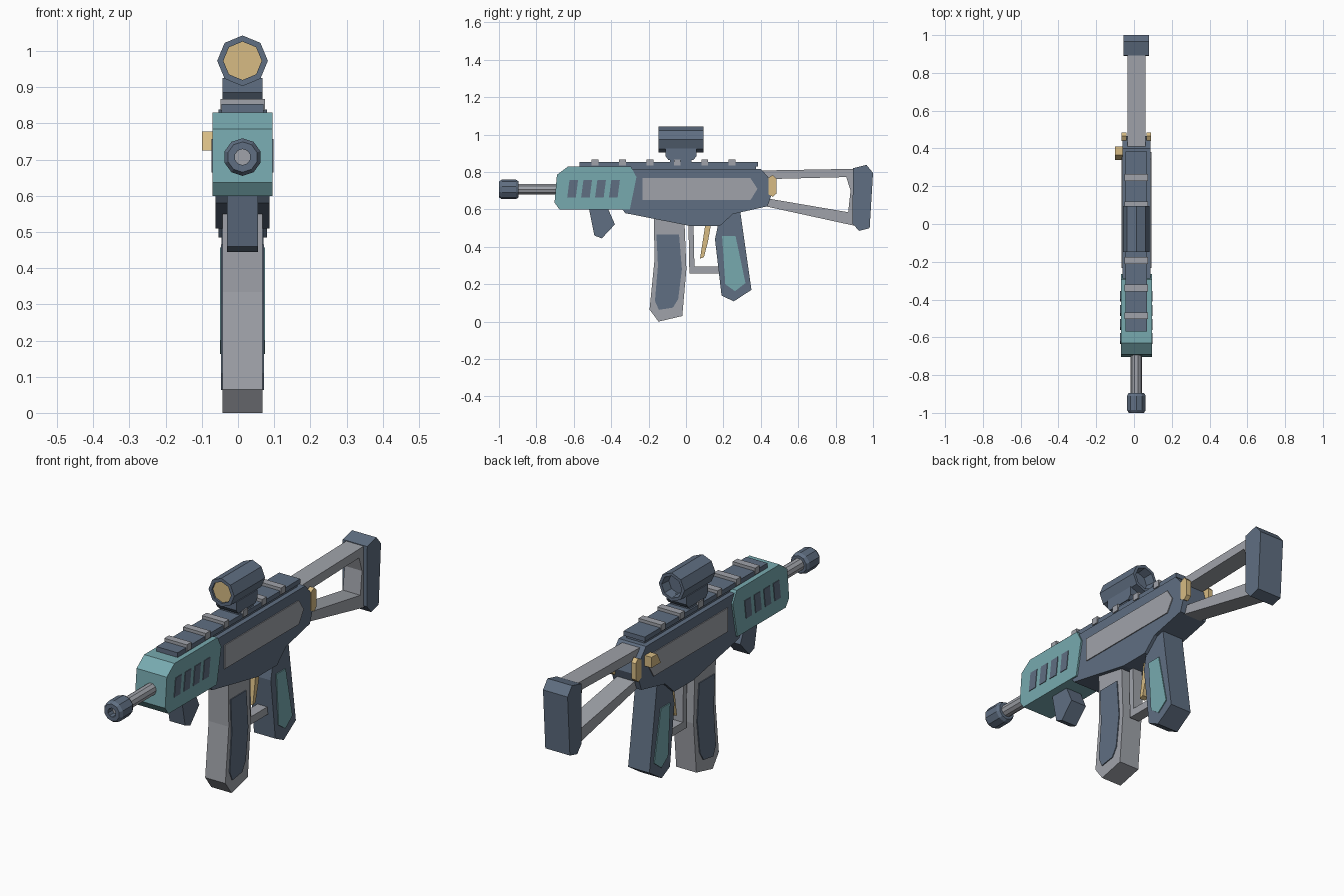
import bpy, bmesh, math
from mathutils import Vector

CX = 0.0125  # centre plane of the body (side handle shifts the bounding box)


def material(name, rgb):
    m = bpy.data.materials.new(name)
    m.diffuse_color = (*rgb, 1)
    return m


SLATE = material("slate_blue", (0.116, 0.158, 0.223))
GREY = material("light_grey", (0.35, 0.365, 0.40))
TEAL = material("teal", (0.185, 0.40, 0.43))
GOLD = material("gold", (0.68, 0.50, 0.23))


def finish(bm, name, *mats):
    bmesh.ops.recalc_face_normals(bm, faces=bm.faces)
    me = bpy.data.meshes.new(name)
    bm.to_mesh(me)
    bm.free()
    for m in mats:
        me.materials.append(m)
    ob = bpy.data.objects.new(name, me)
    bpy.context.collection.objects.link(ob)
    return ob


def prism(name, pts, x0, x1, mat):
    """Side profile of (y, z) points extruded from x0 to x1, measured from the centre plane."""
    bm = bmesh.new()
    a = [bm.verts.new((CX + x0, y, z)) for y, z in pts]
    f = bm.faces.new(a)
    ext = bmesh.ops.extrude_face_region(bm, geom=[f])
    bmesh.ops.translate(bm, vec=(x1 - x0, 0, 0),
                        verts=[v for v in ext["geom"] if isinstance(v, bmesh.types.BMVert)])
    return finish(bm, name, mat)


def slab(name, pts, half, mat):
    return prism(name, pts, -half, half, mat)


def plates(name, pts, inner, outer, mat):
    prism(name + "_right", pts, inner, outer, mat)
    prism(name + "_left", pts, -outer, -inner, mat)


def rect(y0, y1, z0, z1):
    return [(y0, z0), (y1, z0), (y1, z1), (y0, z1)]


def lathe(name, prof, z, sides, mats, turn=0.0, end_mats=(0, 0)):
    """Closed (y, radius) outline turned about the y axis, capped at both ends."""
    bm = bmesh.new()
    rings = []
    for y, r in prof:
        rings.append([bm.verts.new((CX + r * math.cos(turn + math.tau * i / sides), y,
                                    z + r * math.sin(turn + math.tau * i / sides)))
                      for i in range(sides)])
    for a, b in zip(rings, rings[1:]):
        for i in range(sides):
            j = (i + 1) % sides
            bm.faces.new((a[i], a[j], b[j], b[i]))
    bm.faces.new(rings[0]).material_index = end_mats[0]
    bm.faces.new(rings[-1]).material_index = end_mats[1]
    return finish(bm, name, *mats)


# Barrel and muzzle
lathe("barrel", [(-0.91, 0.03), (-0.66, 0.03)], 0.707, 10, [GREY])
lathe("muzzle", [(-0.965, 0.022), (-1.0, 0.022), (-1.0, 0.042), (-0.985, 0.052),
                 (-0.91, 0.052), (-0.895, 0.043)], 0.707, 10, [SLATE, GREY],
      turn=math.pi / 10, end_mats=(1, 0))

# Handguard with slanted vents
slab("handguard", [(-0.63, 0.83), (-0.69, 0.785), (-0.703, 0.637), (-0.677, 0.60),
                   (-0.30, 0.60), (-0.265, 0.773), (-0.295, 0.83)], 0.0825, TEAL)
for i in range(4):
    y = -0.635 + i * 0.0745
    plates(f"vent_{i + 1}", [(y, 0.665), (y + 0.046, 0.665), (y + 0.058, 0.757), (y + 0.012, 0.757)],
           0.081, 0.0855, SLATE)
slab("front_hand_stop", [(-0.52, 0.61), (-0.42, 0.61), (-0.38, 0.52), (-0.45, 0.445), (-0.49, 0.46)],
     0.0425, SLATE)

# Receiver and side panels
slab("receiver", [(-0.34, 0.817), (0.40, 0.817), (0.45, 0.76), (0.465, 0.70), (0.436, 0.617),
                  (0.25, 0.575), (0.18, 0.51), (0.03, 0.51), (-0.325, 0.58), (-0.34, 0.60)],
     0.0745, SLATE)
plates("receiver_panel", [(-0.233, 0.65), (0.345, 0.65), (0.382, 0.71), (0.345, 0.767), (-0.233, 0.767)],
       0.073, 0.079, GREY)

# Top rail with cross bars
slab("rail", rect(-0.57, 0.385, 0.83, 0.853), 0.0575, SLATE)
slab("rail_base", rect(-0.56, 0.375, 0.81, 0.832), 0.05, SLATE)
for i in range(6):
    y = -0.486 + i * 0.1465
    slab(f"rail_bar_{i + 1}", rect(y - 0.018, y + 0.018, 0.835, 0.868), 0.0615, GREY)

# Scope and mount
slab("scope_mount", [(-0.11, 0.925), (0.056, 0.925), (0.056, 0.885), (0.04, 0.865),
                     (-0.095, 0.865), (-0.11, 0.885)], 0.055, SLATE)
slab("scope_mount_foot", rect(-0.085, 0.03, 0.85, 0.87), 0.05, SLATE)
lathe("scope", [(-0.138, 0.053), (-0.147, 0.053), (-0.147, 0.07), (0.094, 0.07), (0.094, 0.055),
                (0.045, 0.05)], 0.973, 8, [SLATE, GOLD], end_mats=(1, 0))

# Magazine with side inserts
slab("magazine", [(-0.172, 0.56), (-0.168, 0.334), (-0.195, 0.065), (-0.147, 0.0), (-0.02, 0.03),
                  (0.002, 0.28), (-0.008, 0.53)], 0.055, GREY)
plates("magazine_insert", [(-0.158, 0.465), (-0.037, 0.465), (-0.022, 0.28), (-0.042, 0.12),
                           (-0.07, 0.075), (-0.145, 0.063), (-0.166, 0.11), (-0.15, 0.30)],
       0.053, 0.0595, SLATE)

# Grip with side inserts
slab("grip", [(0.18, 0.56), (0.29, 0.59), (0.35, 0.17), (0.255, 0.108), (0.19, 0.14), (0.155, 0.44)],
     0.058, SLATE)
plates("grip_insert", [(0.193, 0.457), (0.265, 0.457), (0.318, 0.206), (0.262, 0.163), (0.21, 0.20)],
       0.056, 0.0625, TEAL)

# Trigger and guard
slab("trigger_guard", [(0.013, 0.53), (0.04, 0.53), (0.045, 0.295), (0.19, 0.295), (0.19, 0.257),
                       (0.018, 0.257)], 0.027, GREY)
slab("trigger", [(0.105, 0.53), (0.135, 0.53), (0.118, 0.43), (0.096, 0.345), (0.075, 0.337)],
     0.016, GOLD)

# Skeleton stock: outer and inner outlines joined into a frame
outer = [(0.41, 0.808), (0.90, 0.817), (0.905, 0.70), (0.90, 0.513), (0.41, 0.62)]
inner = [(0.44, 0.762), (0.857, 0.773), (0.88, 0.70), (0.867, 0.585), (0.44, 0.658)]
bm = bmesh.new()
ro, ri, lo, li = [[bm.verts.new((CX + x, y, z)) for y, z in loop]
                  for x in (0.0475, -0.0475) for loop in (outer, inner)]
for i in range(5):
    j = (i + 1) % 5
    for a, b in ((ro, ri), (ri, li), (li, lo), (lo, ro)):
        bm.faces.new((a[i], a[j], b[j], b[i]))
finish(bm, "stock_frame", GREY)
slab("butt_pad", [(0.893, 0.82), (0.965, 0.838), (1.0, 0.795), (0.982, 0.50), (0.925, 0.485),
                  (0.89, 0.525)], 0.067, SLATE)

# Gold stock latches and side handle
plates("stock_latch", [(0.44, 0.68), (0.465, 0.667), (0.484, 0.685), (0.484, 0.765),
                       (0.465, 0.784), (0.44, 0.77)], 0.053, 0.0775, GOLD)
prism("side_handle", [(0.338, 0.725), (0.41, 0.725), (0.41, 0.777), (0.366, 0.777)],
      -0.112, -0.07, GOLD)
